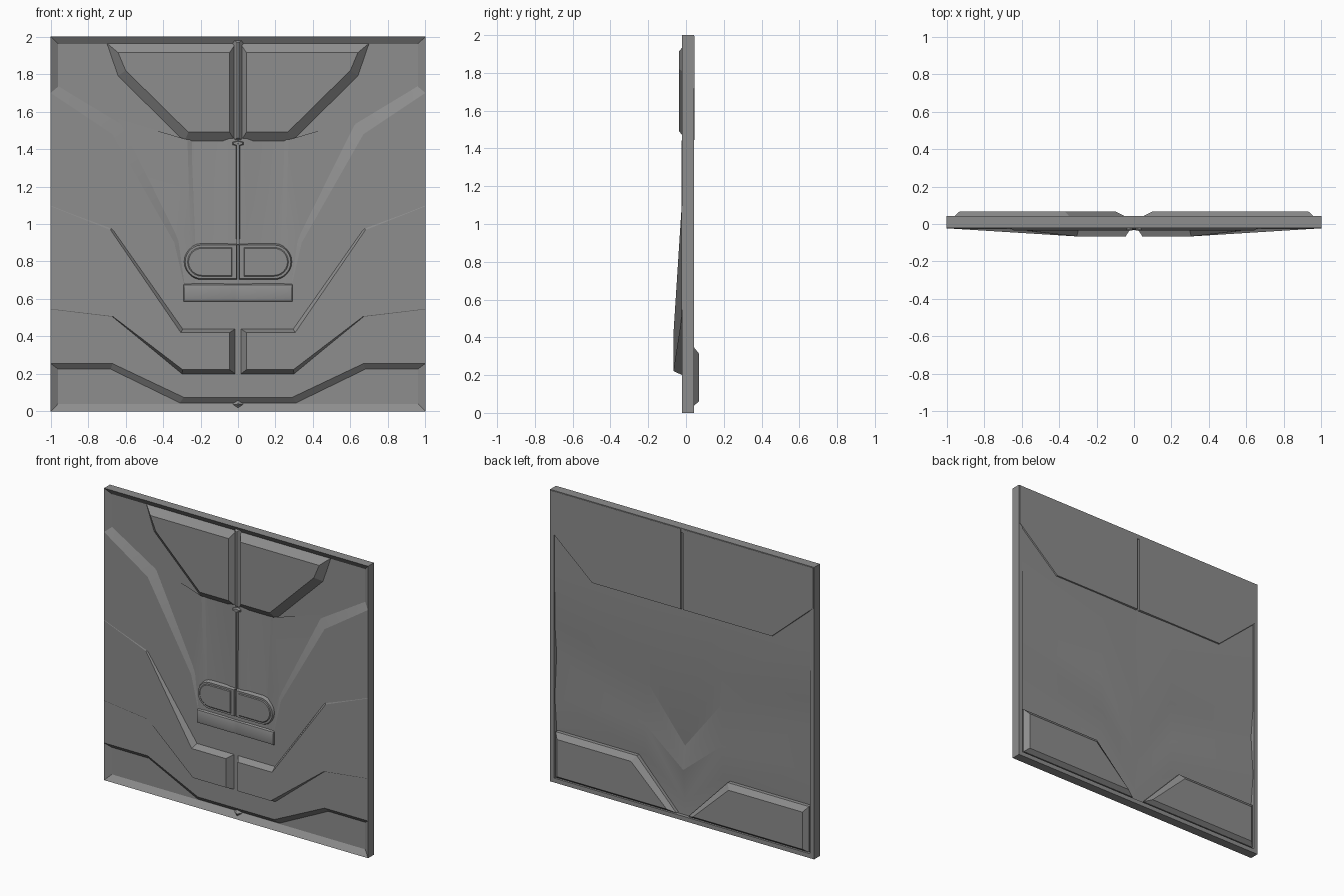
import bpy, bmesh, math

grey = bpy.data.materials.new("panel grey")
grey.diffuse_color = (0.27, 0.27, 0.27, 1)
FRONT, FLOOR, BACK = -0.021, 0.006, 0.042


def finish(name, bm, angle=20, mirror=True):
    bmesh.ops.recalc_face_normals(bm, faces=bm.faces)
    me = bpy.data.meshes.new(name)
    bm.to_mesh(me)
    bm.free()
    ob = bpy.data.objects.new(name, me)
    bpy.context.collection.objects.link(ob)
    me.materials.append(grey)
    if mirror:
        m = ob.modifiers.new("mirror", 'MIRROR')
        m.use_clip = True
    bpy.ops.object.select_all(action='DESELECT')
    ob.select_set(True)
    bpy.context.view_layer.objects.active = ob
    bpy.ops.object.shade_smooth_by_angle(angle=math.radians(angle))
    return ob


def plate(name, face, face_y, base, base_y, angle=15):
    """Right half of a raised plate: face outline lofted to a base outline (x, z)."""
    bm = bmesh.new()
    fy = face_y if callable(face_y) else (lambda x, z: face_y)
    top = [bm.verts.new((x, fy(x, z), z)) for x, z in face]
    low = [bm.verts.new((x, base_y, z)) for x, z in base]
    bm.faces.new(top)
    n = len(top)
    for i in range(n):
        j = (i + 1) % n
        if max(abs(v.co.x) for v in (top[i], top[j], low[i], low[j])) > 1e-5:
            bm.faces.new((top[i], top[j], low[j], low[i]))
    return finish(name, bm, angle)


def strip(name, rows, angle=20):
    """Sheet through equal-length rows of (x, y, z) points."""
    bm = bmesh.new()
    g = [[bm.verts.new(p) for p in r] for r in rows]
    for a, b in zip(g, g[1:]):
        for i in range(len(a) - 1):
            bm.faces.new((a[i], a[i + 1], b[i + 1], b[i]))
    return finish(name, bm, angle)


# Rim frame around the panel, sloping in towards the front floor
bm = bmesh.new()
section = [(1, FRONT), (0.96, FLOOR), (0.97, 0.01), (0.97, BACK), (1, BACK)]
rings = [[bm.verts.new((sx * r, y, 1 + sz * r))
          for sx, sz in ((-1, -1), (1, -1), (1, 1), (-1, 1))] for r, y in section]
for k in range(len(rings)):
    a, b = rings[k], rings[(k + 1) % len(rings)]
    for i in range(4):
        j = (i + 1) % 4
        bm.faces.new((a[i], a[j], b[j], b[i]))
finish("rim_frame", bm, mirror=False)

# Thin core sheet that forms the recessed front floor
bm = bmesh.new()
bmesh.ops.create_cube(bm, size=1)
for v in bm.verts:
    v.co = (v.co.x * 1.95, 0.008 + v.co.y * 0.004, 1 + v.co.z * 1.95)
finish("core_sheet", bm, mirror=False)

# Main front plate with stepped lower edge
plate("main_front_plate",
      [(0, 0.6), (0.27, 0.6), (0.34, 0.9), (0.67, 1.48), (1, 1.7),
       (1, 0.255), (0.67, 0.255), (0.29, 0.075), (0, 0.075)], FRONT,
      [(0, 0.66), (0.24, 0.66), (0.28, 0.92), (0.62, 1.53), (1, 1.76),
       (1, 0.225), (0.68, 0.225), (0.31, 0.045), (0, 0.045)], FLOOR)

# Gently sloped shoulders beside the central channels
strip("channel_shoulder", [
    [(0.24, FLOOR, 1.45), (0.27, -0.008, 1.45), (0.64, FLOOR, 1.56)],
    [(0.22, -0.004, 0.95), (0.255, -0.014, 0.95), (0.34, -0.008, 0.95)],
    [(0.22, FRONT, 0.6), (0.25, FRONT, 0.6), (0.3, FRONT, 0.6)]])
strip("channel_floor", [
    [(0, -0.008, 1.46), (0.045, -0.008, 1.46), (0.08, 0.003, 1.46), (0.25, 0.003, 1.46)],
    [(0, -0.014, 0.95), (0.045, -0.014, 0.95), (0.08, -0.007, 0.95), (0.23, -0.007, 0.95)],
    [(0, FRONT, 0.6), (0.05, FRONT, 0.6), (0.08, FRONT, 0.6), (0.23, FRONT, 0.6)]])

# Upper trapezoid plate, split by a centre groove
plate("upper_trapezoid",
      [(0.045, 1.49), (0.265, 1.49), (0.6, 1.82), (0.64, 1.915), (0.045, 1.915)], -0.036,
      [(0.012, 1.44), (0.285, 1.44), (0.64, 1.79), (0.7, 1.965), (0.012, 1.965)], FLOOR)
plate("upper_centre_rib",
      [(0, 1.46), (0.006, 1.46), (0.006, 1.97), (0, 1.97)], -0.022,
      [(0, 1.44), (0.03, 1.44), (0.03, 1.99), (0, 1.99)], FLOOR)

# Thin spine with a rounded cap
plate("centre_spine",
      [(0, 0.89), (0.007, 0.89), (0.007, 1.42), (0, 1.43)], -0.025,
      [(0, 0.88), (0.014, 0.88), (0.014, 1.43), (0, 1.44)], FLOOR)
plate("spine_cap",
      [(0, 1.42), (0.025, 1.425), (0.025, 1.435), (0, 1.442)], -0.024,
      [(0, 1.415), (0.032, 1.42), (0.032, 1.44), (0, 1.45)], FLOOR)


# Rounded double buckle
def d_shape(x0, r):
    arc = [math.radians(-90 + 15 * i) for i in range(13)]
    return ([(x0, 0.798 - r)] + [(0.192 + r * math.cos(a), 0.798 + r * math.sin(a)) for a in arc]
            + [(x0, 0.798 + r)])


plate("buckle_rim", d_shape(0.008, 0.09), -0.032, d_shape(0.004, 0.1), -0.005)
plate("buckle_pad", d_shape(0.034, 0.072), -0.036, d_shape(0.03, 0.08), -0.03)

# Rounded bar under the buckle
strip("lower_bar", [[(x, FRONT - d * k, z) for z, d in
                     ((0.585, -0.004), (0.59, 0.01), (0.605, 0.014), (0.66, 0.012), (0.675, 0.008), (0.682, -0.004))]
                    for x, k in ((0.0, 0.7), (0.015, 1), (0.28, 1), (0.288, 0.9), (0.29, 0))])


# Flared belt, thickest near the centre
def belt_y(x, z):
    return -0.067 + 0.044 * min(1, max(0, (x - 0.3) / 0.37))


plate("flared_belt",
      [(0.045, 0.42), (0.305, 0.42), (0.68, 0.968), (1, 1.095),
       (1, 0.547), (0.67, 0.508), (0.295, 0.222), (0.045, 0.222)], belt_y,
      [(0.015, 0.44), (0.295, 0.44), (0.675, 0.98), (1, 1.1),
       (1, 0.543), (0.67, 0.503), (0.3, 0.2), (0.015, 0.2)], FRONT + 0.001)

# Small pyramid stud at the bottom edge
plate("bottom_stud", [(0, 0.03), (0.004, 0.037), (0, 0.044)], -0.021,
      [(0, 0.004), (0.03, 0.037), (0, 0.07)], FLOOR)

# Back plate across the top, split by a centre groove
plate("back_top_plate",
      [(0.009, 1.445), (0.68, 1.445), (0.995, 1.72), (0.995, 1.995), (0.009, 1.995)], 0.044,
      [(0.006, 1.435), (0.685, 1.435), (1, 1.71), (1, 2), (0.006, 2)], 0.012)

# Chevron-stepped back sheet: outer z, centre z, depth
levels = [(2, 2, 0.036), (1.45, 1.45, 0.036), (1.08, 0.72, 0.034), (0.87, 0.5, 0.014), (0.58, 0.34, 0.034),
          (0.36, 0.12, 0.014), (0.025, 0.025, 0.022)]
strip("back_chevrons", [[(x, y - sink, zo + (zc - zo) * t) for x, t, sink in
                         ((0.972, 0, 0), (0.29, 0, 0), (0, 1, 0.004))]
                        for zo, zc, y in levels], 12)

# Lower back blocks with chamfered edges
plate("back_lower_block",
      [(0.1, 0.06), (0.37, 0.315), (0.93, 0.315), (0.93, 0.06)], 0.068,
      [(0.045, 0.037), (0.345, 0.35), (0.96, 0.35), (0.96, 0.037)], 0.04)
plate("back_block_skirt",
      [(0.045, 0.037), (0.345, 0.35), (0.96, 0.35), (0.96, 0.037)], 0.04,
      [(0.045, 0.037), (0.345, 0.35), (0.96, 0.35), (0.96, 0.037)], 0.01)
